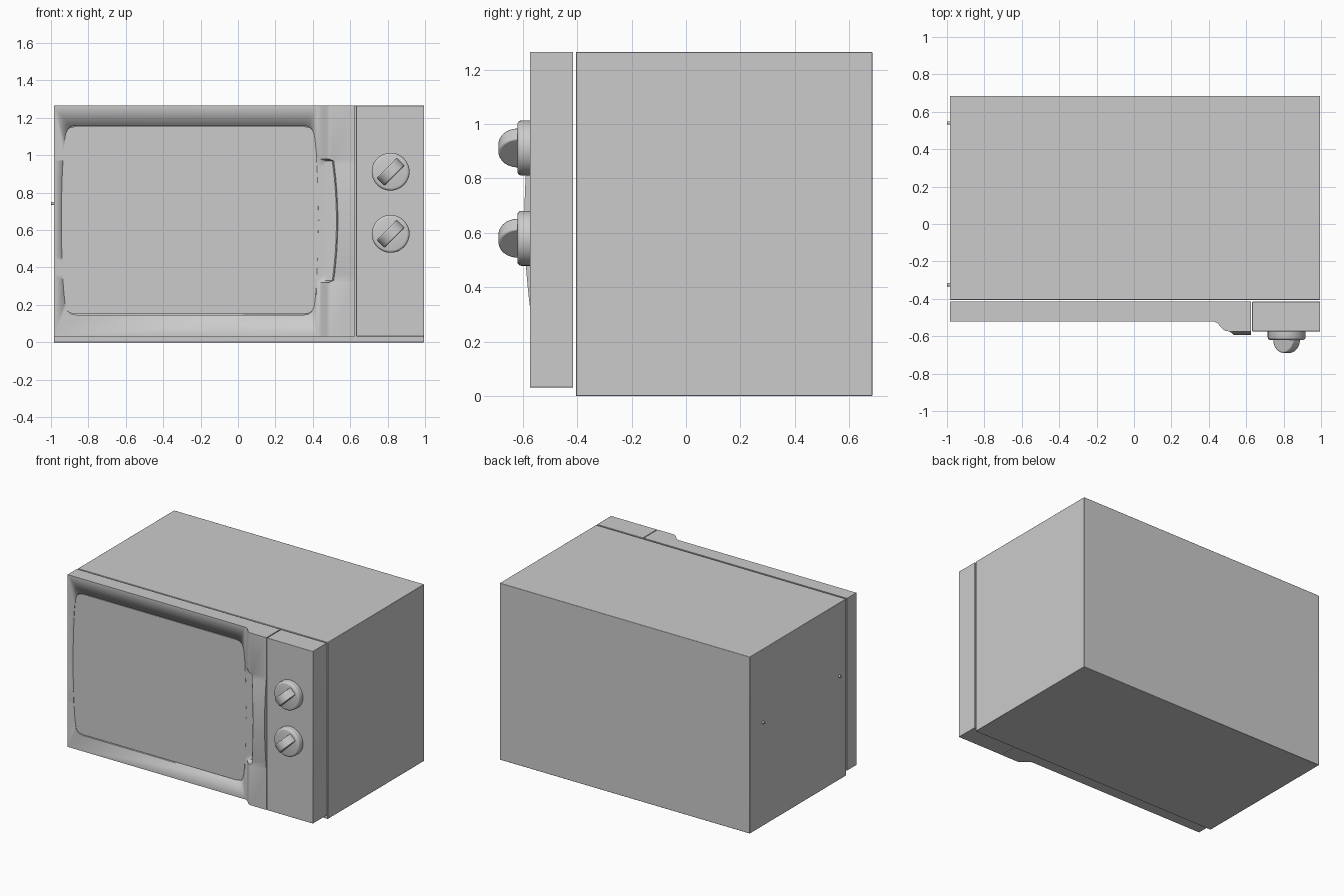
import bpy, bmesh, math
from mathutils import Matrix

if "Cube" in bpy.data.objects:
    bpy.data.objects.remove(bpy.data.objects["Cube"])


def finish(name, bm, smooth=True, bevel=0.0):
    bmesh.ops.recalc_face_normals(bm, faces=bm.faces)
    me = bpy.data.meshes.new(name)
    bm.to_mesh(me)
    bm.free()
    ob = bpy.data.objects.new(name, me)
    bpy.context.collection.objects.link(ob)
    if bevel:
        mod = ob.modifiers.new("soft_edges", 'BEVEL')
        mod.width, mod.segments = bevel, 2
        mod.limit_method, mod.angle_limit = 'ANGLE', math.radians(40)
    if smooth:
        bpy.ops.object.select_all(action='DESELECT')
        ob.select_set(True)
        bpy.context.view_layer.objects.active = ob
        bpy.ops.object.shade_smooth_by_angle(angle=math.radians(35))
    return ob


def box(name, lo, hi, bevel=0.0):
    bm = bmesh.new()
    size = [h - l for l, h in zip(lo, hi)]
    mid = [(h + l) / 2 for l, h in zip(lo, hi)]
    bmesh.ops.create_cube(bm, size=1, matrix=Matrix.Translation(mid) @ Matrix.Diagonal((*size, 1)))
    return finish(name, bm, bevel=bevel)


def loft(name, rings, bevel=0.0):
    """Skin a stack of equal closed rings and cap both ends."""
    bm = bmesh.new()
    vs = [[bm.verts.new(p) for p in r] for r in rings]
    n = len(vs[0])
    for a, b in zip(vs, vs[1:]):
        for i in range(n):
            j = (i + 1) % n
            bm.faces.new((a[i], a[j], b[j], b[i]))
    bm.faces.new(vs[0])
    bm.faces.new(vs[-1][::-1])
    return finish(name, bm, bevel=bevel)


LEFT, RIGHT, TOP = -0.985, 0.995, 1.265
BACK = -0.415          # back face of the door and control panel
FACE = -0.574          # front face of the control panel

# Cabinet and control panel
box("cabinet", (LEFT, -0.405, 0), (RIGHT, 0.685, TOP), 0.003)
box("control_panel", (0.632, BACK, 0.032), (RIGHT, FACE, TOP), 0.002)


# Door: cross-section lofted upwards, with a finger scoop and bowed grip lip
def door_ring(z):
    t = (z - 0.65) / 0.32
    if abs(t) < 1.001:
        k = max(0, 1 - t * t)
        xe, lip = 0.508 + 0.022 * k, FACE - 0.02 * k
        ramp = [(0.43, -0.52), (0.455, -0.52), (0.48, -0.52), (xe - 0.004, -0.524),
                (xe, -0.535), (xe, lip + 0.004), (xe + 0.004, lip)]
    else:
        lip = FACE
        ramp = [(0.42, -0.52), (0.433, -0.523), (0.445, -0.53), (0.46, -0.546),
                (0.476, -0.563), (0.487, -0.571), (0.505, lip)]
    pts = [(LEFT, BACK), (LEFT, -0.52)] + ramp + [(0.626, lip), (0.626, BACK)]
    return [(x, y, z) for x, y in pts]


levels = [0.032, 0.32] + [0.33 + 0.64 * i / 20 for i in range(21)] + [0.98, TOP]
door = loft("door", [door_ring(z) for z in levels])

# Window outline: one quarter mirrored, with gently bowed sides
quarter = [(0.6875, 0), (0.684, 0.2), (0.676, 0.36), (0.668, 0.44),
           (0.662, 0.468), (0.652, 0.488), (0.635, 0.501), (0.60, 0.5075)]
half = quarter + [(-u, v) for u, v in quarter[::-1]]
outline = half + [(u, -v) for u, v in half[-2:0:-1]]


def window_ring(y, grow):
    return [(-0.2575 + u + math.copysign(grow, u), y, 0.6525 + v + (grow if v > 0 else -grow if v < 0 else 0))
            for u, v in outline]


cutter = loft("window_cutter", [window_ring(y, 0) for y in (-0.50, -0.60)])
cutter.hide_render = True
cutter.hide_viewport = False
cutter.display_type = 'WIRE'
cut = door.modifiers.new("window_recess", 'BOOLEAN')
cut.operation, cut.solver, cut.object = 'DIFFERENCE', 'EXACT', cutter
loft("window_pane", [window_ring(-0.48, -0.005), window_ring(-0.517, -0.005)])


# Knobs: turned base plus a tilted half-disc grip
def knob(name, x, z):
    n = 40
    profile = [(FACE + 0.002, 0.101), (-0.606, 0.101), (-0.613, 0.099), (-0.618, 0.094), (-0.62, 0.087)]
    loft(name + "_base", [[(x + r * math.cos(2 * math.pi * i / n), y, z + r * math.sin(2 * math.pi * i / n))
                           for i in range(n)] for y, r in profile])
    c = s = math.sqrt(0.5)
    rings = []
    for w in (-0.029, 0.029):
        arc = [(0.076 * math.cos(math.pi * i / 24), 0.074 * math.sin(math.pi * i / 24)) for i in range(25)]
        rings.append([(x + c * a - s * w, -0.615 - d, z + s * a + c * w) for a, d in arc])
    loft(name + "_grip", rings, bevel=0.006)


for label, z in (("upper", 0.912), ("lower", 0.58)):
    knob(label + "_knob", 0.816, z)

# Small side pegs
for label, y in (("front", -0.325), ("rear", 0.54)):
    loft(label + "_side_peg", [[(x, y + 0.009 * math.cos(math.pi * i / 6), 0.742 + 0.009 * math.sin(math.pi * i / 6))
                               for i in range(12)] for x in (-1.0, LEFT + 0.01)])
